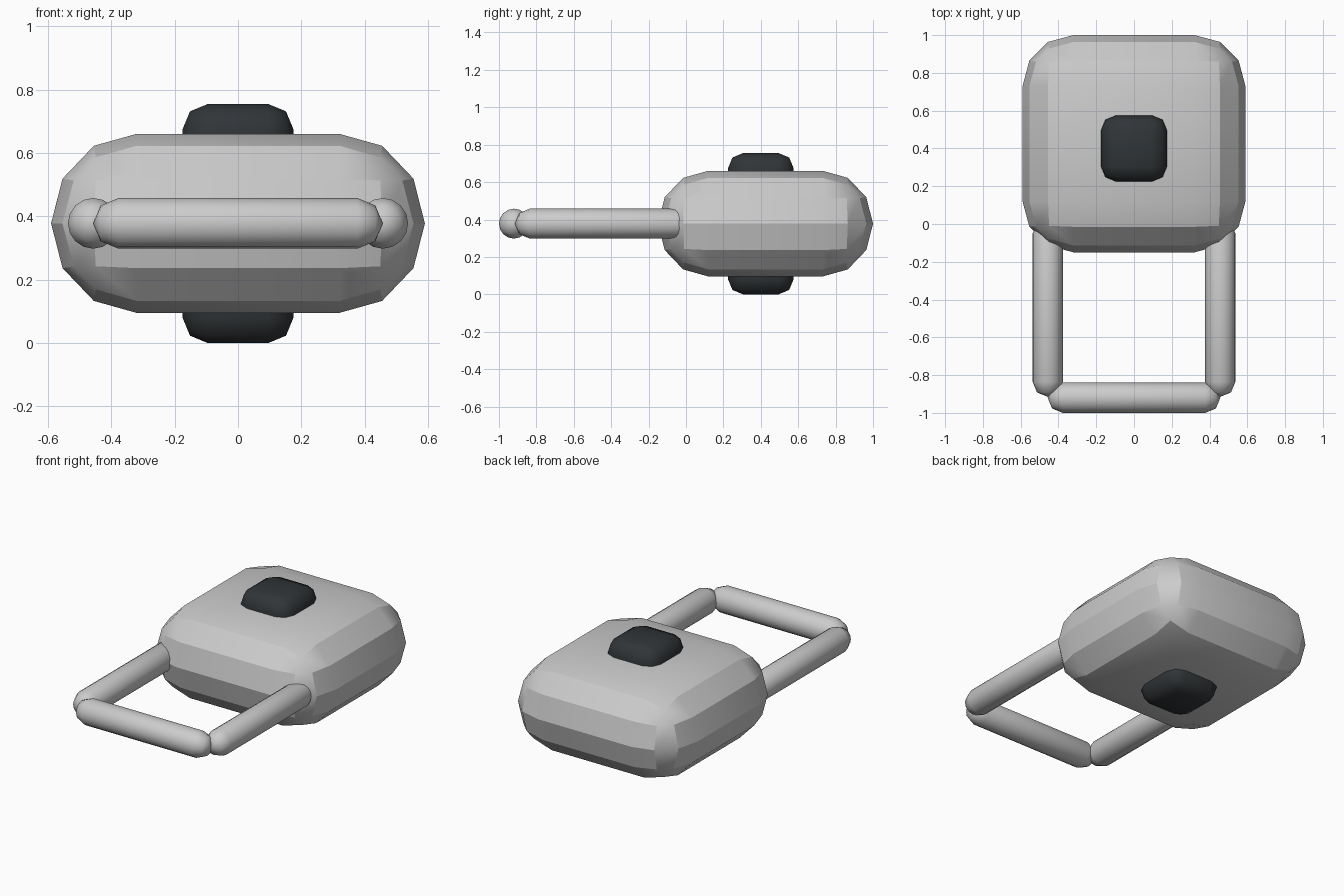
import bpy, bmesh, math
from mathutils import Matrix, Vector

if "Cube" in bpy.data.objects:
    bpy.data.objects.remove(bpy.data.objects["Cube"])


def finish(bm, name, angle):
    bmesh.ops.recalc_face_normals(bm, faces=bm.faces)
    me = bpy.data.meshes.new(name)
    bm.to_mesh(me)
    bm.free()
    ob = bpy.data.objects.new(name, me)
    bpy.context.collection.objects.link(ob)
    bpy.ops.object.select_all(action='DESELECT')
    ob.select_set(True)
    bpy.context.view_layer.objects.active = ob
    bpy.ops.object.shade_smooth_by_angle(angle=math.radians(angle))
    return ob


def rounded_box(name, center, size, radius, segments, angle, z_scale=1.0):
    bm = bmesh.new()
    bmesh.ops.create_cube(bm, size=1)
    bmesh.ops.scale(bm, vec=size, verts=bm.verts)
    bmesh.ops.bevel(bm, geom=bm.edges[:], offset=radius, offset_type='OFFSET',
                    segments=segments, profile=0.5, affect='EDGES')
    bmesh.ops.remove_doubles(bm, verts=bm.verts, dist=0.002)
    bmesh.ops.scale(bm, vec=(1, 1, z_scale), verts=bm.verts)
    bmesh.ops.translate(bm, vec=center, verts=bm.verts)
    return finish(bm, name, angle)


def capsule(name, start, end, r=0.08, sides=16):
    # rod along start-end with faceted round tips
    a, b = Vector(start), Vector(end)
    length = (b - a).length
    c = r * math.sqrt(0.5)
    profile = [(0, 0), (c, r - c), (r, r), (r, length - r), (c, length - r + c), (0, length)]
    bm = bmesh.new()
    vs = [bm.verts.new((x, 0, z)) for x, z in profile]
    edges = [bm.edges.new(p) for p in zip(vs, vs[1:])]
    bmesh.ops.spin(bm, geom=vs + edges, cent=(0, 0, 0), axis=(0, 0, 1),
                   angle=math.tau, steps=sides, use_duplicate=False)
    bmesh.ops.remove_doubles(bm, verts=bm.verts, dist=0.0005)
    rot = (b - a).to_track_quat('Z', 'Y').to_matrix().to_4x4()
    bmesh.ops.transform(bm, matrix=Matrix.Translation(a) @ rot, verts=bm.verts)
    return finish(bm, name, 50)


# Main rounded body
rounded_box("body", (0, 0.425, 0.378), (1.18, 1.15, 0.54), 0.2695, 3, 25, 0.565 / 0.54)

# Dark post through the body, showing above and below
post = rounded_box("center_post", (0, 0.4, 0.3775), (0.35, 0.35, 0.755), 0.08, 2, 50)
dark = bpy.data.materials.new("dark")
dark.diffuse_color = (0.03, 0.035, 0.038, 1)
dark.use_nodes = True
dark.node_tree.nodes["Principled BSDF"].inputs["Base Color"].default_value = dark.diffuse_color
post.data.materials.append(dark)

# Handle: two side rods and a front grip
for side, s in (("left", -1), ("right", 1)):
    capsule(side + "_handle_rod", (s * 0.457, -0.915, 0.378), (s * 0.457, 0.03, 0.378))
capsule("handle_grip", (-0.457, -0.92, 0.378), (0.457, -0.92, 0.378))
